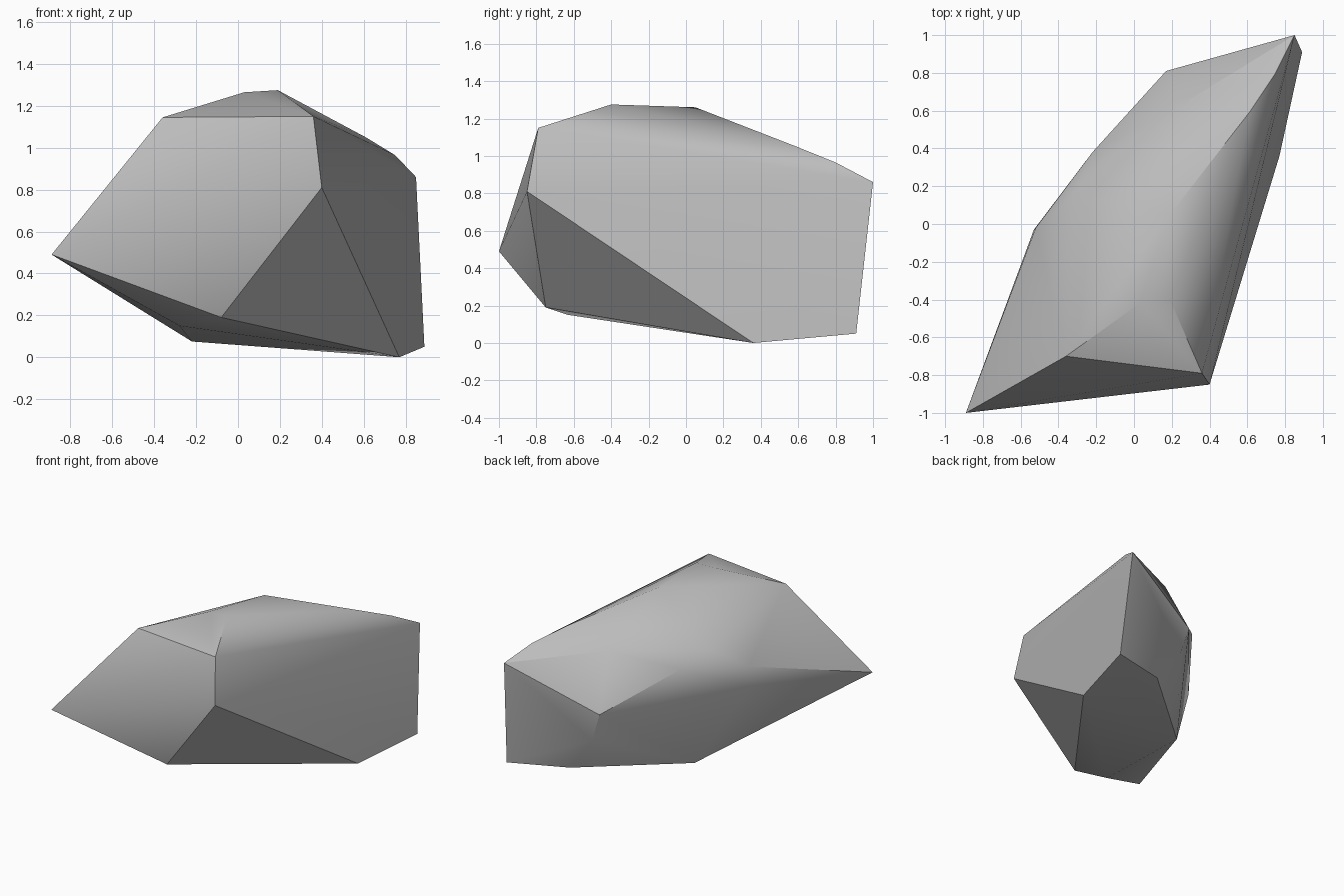
import bpy
import bmesh
import math

# Remove the default cube only
default_cube = bpy.data.objects.get("Cube")
if default_cube:
    bpy.data.objects.remove(default_cube, do_unlink=True)


def make_material(name, colour):
    """One flat colour, the same in the viewport and in a render."""
    material = bpy.data.materials.new(name)
    material.use_nodes = True
    material.diffuse_color = colour
    shader = next(node for node in material.node_tree.nodes
                  if node.type == "BSDF_PRINCIPLED")
    shader.inputs["Base Color"].default_value = colour
    shader.inputs["Roughness"].default_value = 0.9
    return material


def make_boulder(name, corner_groups, material):
    """Wrap a tight convex skin around the corners of the stone."""
    bm = bmesh.new()
    for corners in corner_groups:
        for corner in corners:
            bm.verts.new(corner)
    hull = bmesh.ops.convex_hull(bm, input=bm.verts)
    inner = [v for v in hull["geom_interior"] if isinstance(v, bmesh.types.BMVert)]
    bmesh.ops.delete(bm, geom=inner, context="VERTS")
    # Join the triangles of each truly flat facet
    bmesh.ops.dissolve_limit(bm, angle_limit=math.radians(1.5),
                             verts=bm.verts, edges=bm.edges)
    bmesh.ops.recalc_face_normals(bm, faces=bm.faces)

    mesh = bpy.data.meshes.new(name)
    bm.to_mesh(mesh)
    bm.free()
    mesh.materials.append(material)
    boulder = bpy.data.objects.new(name, mesh)
    bpy.context.collection.objects.link(boulder)
    return boulder


# Front: pointed tip, upper brow and lower chin
front = [(-0.89, -1.0, 0.49), (-0.36, -0.7, 1.145), (0.36, -0.79, 1.15),
         (0.4, -0.85, 0.81), (-0.08, -0.75, 0.19)]

# Crest: the top ridge, falling away to the rear
crest = [(0.03, -0.42, 1.265), (0.19, -0.4, 1.275), (0.19, 0.05, 1.26),
         (0.61, 0.59, 1.05), (0.75, 0.8, 0.965), (0.85, 1.0, 0.86)]

# Flank: the rounded side with soft bumps
flank = [(-0.52, -0.02, 0.81), (-0.53, -0.03, 0.66), (-0.22, 0.38, 0.86),
         (-0.31, 0.16, 0.955), (0.23, 0.62, 0.975), (0.17, 0.81, 0.57),
         (0.24, 0.8, 0.35)]

# Underside: the corners the stone rests on
underside = [(-0.28, -0.63, 0.15), (-0.22, 0.21, 0.075), (0.44, 0.78, 0.08),
             (0.77, 0.36, 0.0), (0.89, 0.91, 0.05)]

stone_grey = make_material("stone grey", (0.5, 0.5, 0.5, 1.0))
boulder = make_boulder("boulder", (front, crest, flank, underside), stone_grey)

# Soft shading over gentle bends, crisp edges at the steep ones
bpy.ops.object.select_all(action="DESELECT")
boulder.select_set(True)
bpy.context.view_layer.objects.active = boulder
bpy.ops.object.shade_smooth_by_angle(angle=math.radians(30))
